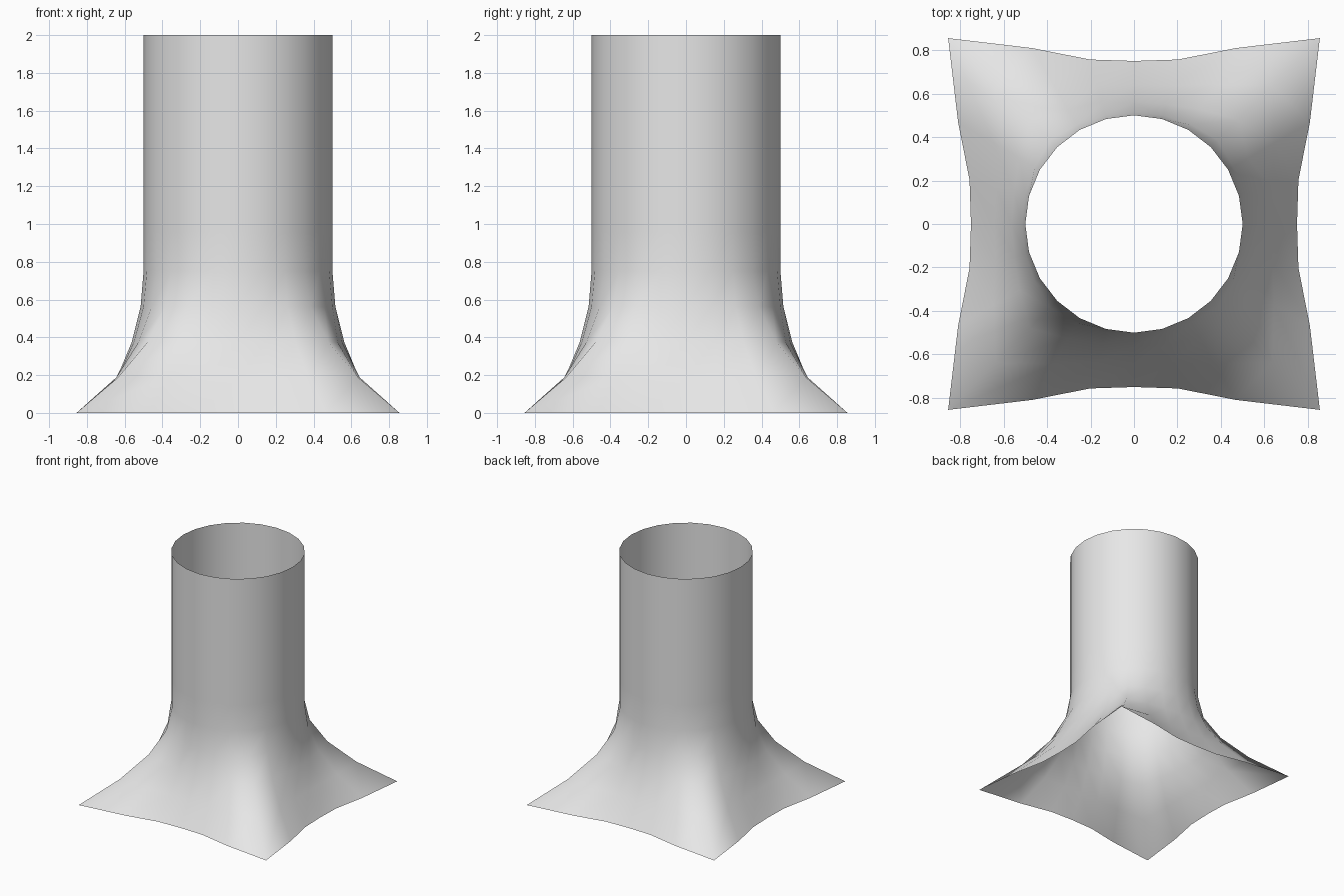
import bpy
import bmesh
from math import sin, cos, pi, radians

cube = bpy.data.objects.get("Cube")
if cube:
    bpy.data.objects.remove(cube, do_unlink=True)

SIDES = 24
RADIUS = 0.5
HEIGHT = 2.0
FLARE_HEIGHT = 0.75
FLARE_STEPS = 4
TUBE_STEPS = 6


def foot_radius(angle):
    """Distance to the square foot outline, with the corners pulled outward."""
    a = (angle + pi / 4) % (pi / 2) - pi / 4
    return 0.75 / cos(a) * (1 + 0.14 * sin(2 * a) ** 4)


def ring(bm, z, flare):
    """One loop of points; flare runs from 0 (round tube) to 1 (square foot)."""
    points = []
    for i in range(SIDES):
        a = radians(360 * i / SIDES)
        r = RADIUS + (foot_radius(a) - RADIUS) * flare ** 2
        points.append(bm.verts.new((r * cos(a), r * sin(a), z)))
    return points


# Flared skirt below, straight open tube above
bm = bmesh.new()
rings = []
for k in range(FLARE_STEPS):
    t = k / FLARE_STEPS
    rings.append(ring(bm, FLARE_HEIGHT * t, 1 - t))
for k in range(TUBE_STEPS + 1):
    z = FLARE_HEIGHT + (HEIGHT - FLARE_HEIGHT) * k / TUBE_STEPS
    rings.append(ring(bm, z, 0))

for low, high in zip(rings, rings[1:]):
    for i in range(SIDES):
        j = (i + 1) % SIDES
        face = bm.faces.new((low[i], low[j], high[j], high[i]))
        face.smooth = True

mesh = bpy.data.meshes.new("flared_tube")
bm.to_mesh(mesh)
bm.free()

# Plain grey surface
grey = bpy.data.materials.new("light_grey")
grey.use_nodes = True
colour = (0.8, 0.8, 0.8, 1.0)
grey.diffuse_color = colour
grey.node_tree.nodes["Principled BSDF"].inputs["Base Color"].default_value = colour
mesh.materials.append(grey)

tube = bpy.data.objects.new("flared_tube", mesh)
bpy.context.collection.objects.link(tube)
